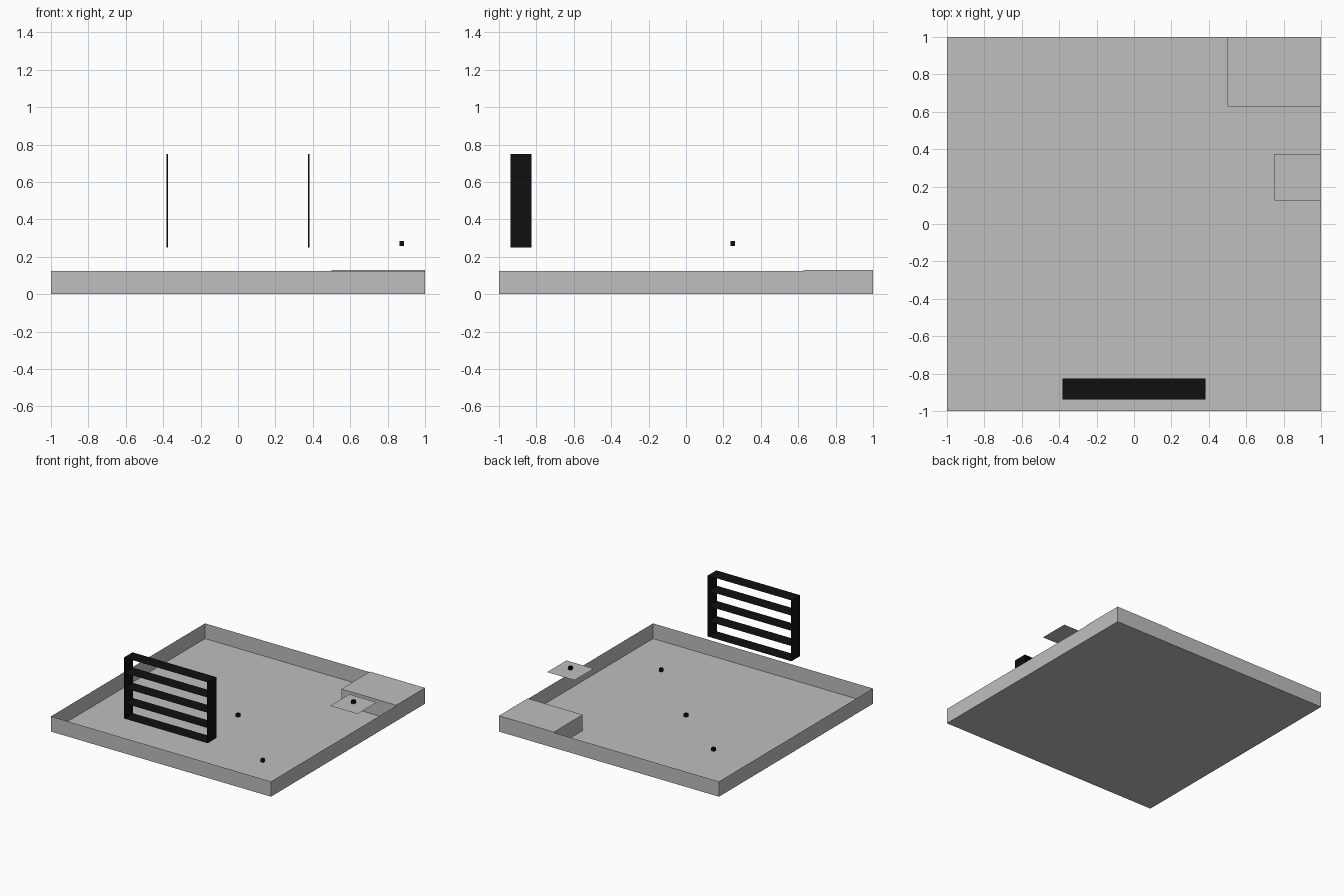
import bpy, bmesh

if "Cube" in bpy.data.objects:
    bpy.data.objects.remove(bpy.data.objects["Cube"])


def material(name, v):
    m = bpy.data.materials.new(name)
    m.diffuse_color = (v, v, v, 1)
    m.use_nodes = True
    m.node_tree.nodes["Principled BSDF"].inputs["Base Color"].default_value = m.diffuse_color
    return m


grey = material("light grey", 0.52)
black = material("near black", 0.005)


def box(name, x, y, z, mat, skip=()):
    """Box from ranges; skip drops faces by direction, such as '+z'.
    A range of zero height gives a single flat sheet."""
    bm = bmesh.new()
    if z[0] == z[1]:
        bm.faces.new([bm.verts.new(p) for p in
                      ((x[0], y[0], z[0]), (x[1], y[0], z[0]),
                       (x[1], y[1], z[0]), (x[0], y[1], z[0]))])
    else:
        bmesh.ops.create_cube(bm, size=1)
        for v in bm.verts:
            v.co = [(r[0] + r[1]) / 2 + c * (r[1] - r[0])
                    for r, c in zip((x, y, z), v.co)]
        bm.normal_update()
        drop = [f for f in bm.faces for s in skip
                if f.normal["xyz".index(s[1])] * (1 if s[0] == "+" else -1) > 0.9]
        bmesh.ops.delete(bm, geom=drop, context="FACES")
    me = bpy.data.meshes.new(name)
    bm.to_mesh(me)
    bm.free()
    me.materials.append(mat)
    ob = bpy.data.objects.new(name, me)
    bpy.context.collection.objects.link(ob)
    return ob


# Open tray with thin walls, and the raised corner block
box("tray", (-1, 1), (-1, 1), (0, 0.125), grey, ("+z",))
box("corner_block", (0.5, 1), (0.627, 1), (0, 0.13), grey, ("-z",))

# Square plates, each with a small open-ended peg above its centre
for i, (x, y, z) in enumerate([(-0.512, 0.375, 0.002), (0, 0, 0.002),
                               (0.608, -0.547, 0.002), (0.875, 0.25, 0.25)]):
    box(f"plate_{i}", (x - 0.125, x + 0.125), (y - 0.125, y + 0.125), (z, z), grey)
    h = 0.0125
    box(f"peg_{i}", (x - h, x + h), (y - h, y + h), (z + 0.008, z + 0.033),
        black, ("+z", "-z"))

# Upright rack: two thin sides and five flat shelves
depth = (-0.938, -0.825)
for name, x in (("left", -0.378), ("right", 0.378)):
    box(f"rack_side_{name}", (x - 0.003, x + 0.003), depth, (0.25, 0.75), black)
for i in range(5):
    z = 0.25 + 0.125 * i
    box(f"rack_shelf_{i}", (-0.375, 0.375), depth, (z, z), black)
